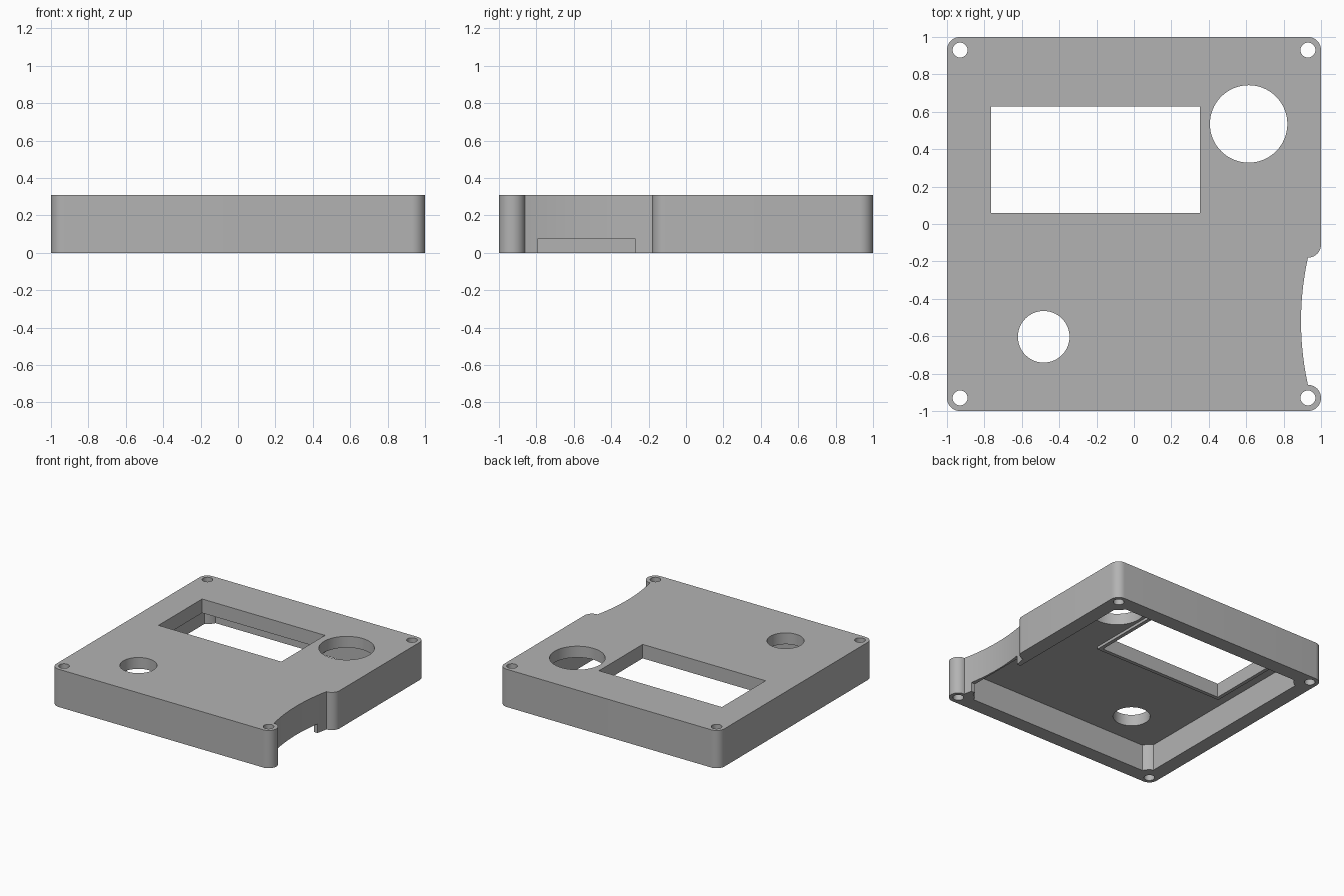
import bpy, bmesh
from math import sin, cos, radians, sqrt, asin, degrees

if "Cube" in bpy.data.objects:
    bpy.data.objects.remove(bpy.data.objects["Cube"])

HEIGHT, CEILING, WALL = 0.31, 0.217, 0.88   # top, underside of lid, inner wall face
POST, CORNER_R, BOSS_R, HOLE_R = 0.93, 0.07, 0.12, 0.04

grey = bpy.data.materials.new("grey_plastic")
grey.use_nodes = True
colour = (0.45, 0.45, 0.45, 1)
grey.diffuse_color = colour
grey.node_tree.nodes["Principled BSDF"].inputs["Base Color"].default_value = colour


def arc(cx, cy, r, start, end, n=10):
    angles = [radians(start + (end - start) * i / n) for i in range(n + 1)]
    return [(cx + r * cos(a), cy + r * sin(a)) for a in angles]


def rect(x0, x1, y0, y1):
    return [(x0, y0), (x1, y0), (x1, y1), (x0, y1)]


def circle(x, y, r, n=64):
    return arc(x, y, r, 0, 360, n)[:-1]


def prism(name, outline, z0, z1, rounding=0):
    """Extrude an outline upwards, with an optional rounded top edge."""
    bm = bmesh.new()
    base = bm.faces.new([bm.verts.new((x, y, z0)) for x, y in outline])
    top = bmesh.ops.extrude_face_region(bm, geom=[base])["geom"]
    for v in top:
        if isinstance(v, bmesh.types.BMVert):
            v.co.z = z1
    bmesh.ops.recalc_face_normals(bm, faces=bm.faces)
    if rounding:
        rim = [e for e in bm.edges if all(v.co.z == z1 for v in e.verts)]
        bmesh.ops.bevel(bm, geom=rim, offset=rounding, segments=5, profile=0.5,
                        affect='EDGES', clamp_overlap=False)
    mesh = bpy.data.meshes.new(name)
    bm.to_mesh(mesh)
    bm.free()
    mesh.materials.append(grey)
    obj = bpy.data.objects.new(name, mesh)
    bpy.context.collection.objects.link(obj)
    return obj


def cut(obj, cutter):
    mod = obj.modifiers.new("cut", 'BOOLEAN')
    mod.object, mod.operation, mod.solver = cutter, 'DIFFERENCE', 'EXACT'
    bpy.context.view_layer.objects.active = obj
    bpy.ops.object.modifier_apply(modifier=mod.name)
    bpy.data.objects.remove(cutter)


# Outer outline: rounded square with a shallow curved grip notch on the +x side
notch_back, notch_front, notch_depth = -0.18, -0.86, 0.037
half = (notch_back - notch_front) / 2
notch_r = (half ** 2 + notch_depth ** 2) / (2 * notch_depth)
sweep = degrees(asin(half / notch_r))
notch_x = POST + sqrt(notch_r ** 2 - half ** 2)
outline = (
    arc(POST, POST, CORNER_R, 0, 90)
    + arc(-POST, POST, CORNER_R, 90, 180)
    + arc(-POST, -POST, CORNER_R, 180, 270)
    + arc(POST, -POST, CORNER_R, -90, 90, 20)
    + arc(notch_x, notch_back - half, notch_r, 180 + sweep, 180 - sweep, 24)[1:-1]
    + arc(POST, notch_back + CORNER_R, CORNER_R, -90, 0)
)
case = prism("case_cover", outline, 0, HEIGHT, 0.028)

# Hollow inside, leaving a round screw boss in each corner
bite = degrees(asin((POST - WALL) / BOSS_R))
cavity = []
for sx, sy, turn in ((1, 1, 180), (-1, 1, 270), (-1, -1, 0), (1, -1, 90)):
    cavity += arc(sx * POST, sy * POST, BOSS_R, turn + 90 - bite, turn + bite, 14)
cut(case, prism("cavity", cavity, -0.1, CEILING))

# Thin frame hanging under the display window
window = (-0.765, 0.352, 0.06, 0.627)
lip = 0.03
frame = prism("window_frame", rect(window[0] - lip, window[1] + lip,
                                   window[2] - lip, window[3] + lip),
              0.195, CEILING + 0.01)

# Display window, round openings, screw holes and the slot below the notch
for part in (case, frame):
    cut(part, prism("window", rect(*window), -0.1, 1))
for x, y, r in ((0.613, 0.535, 0.207), (-0.483, -0.603, 0.138)):
    cut(case, prism("opening", circle(x, y, r), -0.1, 1))
for sx in (-1, 1):
    for sy in (-1, 1):
        cut(case, prism("screw_hole", circle(sx * POST, sy * POST, HOLE_R, 32), -0.1, 1))
cut(case, prism("slot", rect(0.8, 1.1, -0.795, -0.27), -0.1, 0.075))

# Smooth the rounded surfaces, keep the hard edges
for part in (case, frame):
    bpy.ops.object.select_all(action='DESELECT')
    part.select_set(True)
    bpy.context.view_layer.objects.active = part
    bpy.ops.object.shade_smooth_by_angle(angle=radians(30))
